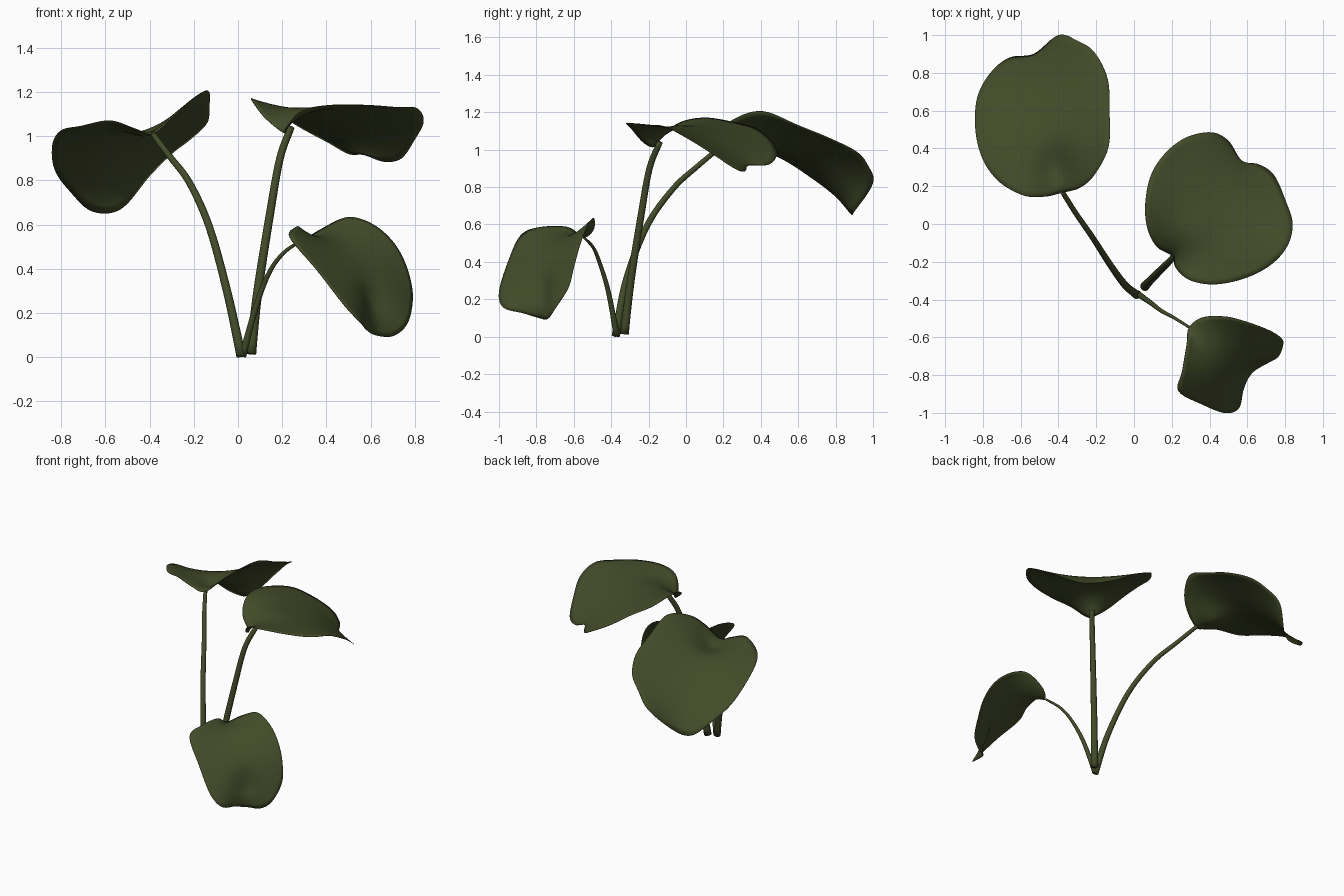
import bpy, bmesh, math
from mathutils import Vector

green = bpy.data.materials.new("leaf green")
green.diffuse_color = (0.055, 0.07, 0.022, 1)


def catmull(p0, p1, p2, p3, t):
    return 0.5 * (2 * p1 + (p2 - p0) * t + (2 * p0 - 5 * p1 + 4 * p2 - p3) * t * t
                  + (3 * p1 - p0 - 3 * p2 + p3) * t ** 3)


def finish(bm, name):
    bmesh.ops.recalc_face_normals(bm, faces=bm.faces)
    me = bpy.data.meshes.new(name)
    bm.to_mesh(me)
    bm.free()
    ob = bpy.data.objects.new(name, me)
    bpy.context.collection.objects.link(ob)
    me.materials.append(green)
    for p in me.polygons:
        p.use_smooth = True
    return ob


# Leaf blade: a smooth membrane spanned by a closed rim curve, bulged at its middle
# and dented along the midrib at polar spot (dent_r, dent_a)
def leaf(name, rim, bulge, dent, dent_r, dent_a, steps=6, rings=14):
    rim = [Vector(p) for p in rim]
    n = len(rim)
    edge = [catmull(rim[i - 1], rim[i], rim[(i + 1) % n], rim[(i + 2) % n], k / steps)
            for i in range(n) for k in range(steps)]
    m = len(edge)
    bulge, dent = Vector(bulge), Vector(dent)
    spot = Vector((math.cos(dent_a), math.sin(dent_a))) * dent_r

    def inner(r, a):
        total, acc = 0, Vector()
        for j, e in enumerate(edge):
            w = 1 / (1 - 2 * r * math.cos(a - math.tau * j / m) + r * r)
            total += w
            acc += e * w
        d = Vector((math.cos(a), math.sin(a))) * r - spot
        push = bulge + dent * math.exp(-d.length_squared / 0.1)
        return acc / total + push * (1 - r * r)

    bm = bmesh.new()
    centre = bm.verts.new(inner(0, 0))
    grid = [[bm.verts.new(inner(k / rings, math.tau * j / m)) for j in range(m)]
            for k in range(1, rings)]
    grid.append([bm.verts.new(e) for e in edge])
    for j in range(m):
        h = (j + 1) % m
        bm.faces.new((centre, grid[0][j], grid[0][h]))
        for a, b in zip(grid, grid[1:]):
            bm.faces.new((a[j], b[j], b[h], a[h]))
    ob = finish(bm, name)
    mod = ob.modifiers.new("thickness", 'SOLIDIFY')
    mod.thickness = 0.003
    mod.offset = 0


# Stem: tapered round tube along a smooth path
def stem(name, pts, r0, r1, steps=6, sides=12):
    p = [Vector(q) for q in pts]
    p = [2 * p[0] - p[1]] + p + [2 * p[-1] - p[-2]]
    path = [catmull(*p[i:i + 4], k / steps) for i in range(len(p) - 3) for k in range(steps)]
    path.append(p[-2])
    bm = bmesh.new()
    loops = []
    for i, c in enumerate(path):
        d = (path[min(i + 1, len(path) - 1)] - path[max(i - 1, 0)]).normalized()
        u = d.cross(Vector((0.7, -0.7, 0.1))).normalized()
        v = d.cross(u)
        r = r0 + (r1 - r0) * (i / (len(path) - 1)) ** 0.6
        loops.append([bm.verts.new(c + r * (u * math.cos(math.tau * k / sides)
                                            + v * math.sin(math.tau * k / sides)))
                      for k in range(sides)])
    for a, b in zip(loops, loops[1:]):
        for k in range(sides):
            h = (k + 1) % sides
            bm.faces.new((a[k], a[h], b[h], b[k]))
    bm.faces.new(loops[0])
    bm.faces.new(loops[-1])
    finish(bm, name)


# Stems
stem("left_stem", [(0.015, -0.375, 0.005), (-0.05, -0.32, 0.3), (-0.13, -0.21, 0.59),
                   (-0.22, -0.07, 0.79), (-0.31, 0.06, 0.91), (-0.385, 0.18, 1.01)], 0.023, 0.013)
stem("right_stem", [(0.058, -0.33, 0.015), (0.09, -0.295, 0.3), (0.145, -0.24, 0.65),
                    (0.19, -0.195, 0.9), (0.24, -0.14, 1.04)], 0.025, 0.016)
stem("front_stem", [(0.02, -0.37, 0.005), (0.085, -0.415, 0.24), (0.145, -0.46, 0.39),
                    (0.21, -0.495, 0.475), (0.29, -0.545, 0.53)], 0.018, 0.007)

# Left leaf
leaf("left_leaf", [(-0.385, 0.165, 1.01), (-0.29, 0.19, 1.09), (-0.21, 0.26, 1.165),
                   (-0.135, 0.41, 1.205), (-0.13, 0.60, 1.13), (-0.14, 0.77, 1.06),
                   (-0.21, 0.91, 0.99), (-0.30, 0.97, 0.92), (-0.40, 1.00, 0.82),
                   (-0.53, 0.90, 0.67), (-0.66, 0.88, 0.66), (-0.76, 0.80, 0.75),
                   (-0.83, 0.67, 0.85), (-0.84, 0.50, 0.96), (-0.80, 0.34, 1.025),
                   (-0.71, 0.22, 1.045), (-0.58, 0.15, 1.07), (-0.47, 0.145, 1.035)],
     (0, 0, 0.025), (0, 0, -0.09), 0.7, 0)

# Right leaf
leaf("right_leaf", [(0.205, -0.17, 1.015), (0.12, -0.12, 1.085), (0.07, -0.02, 1.15),
                    (0.06, 0.11, 1.17), (0.09, 0.26, 1.145), (0.17, 0.38, 1.11),
                    (0.28, 0.46, 1.04), (0.41, 0.485, 0.97), (0.50, 0.44, 0.92),
                    (0.57, 0.335, 0.915), (0.66, 0.315, 0.885), (0.74, 0.26, 0.90),
                    (0.80, 0.13, 0.985), (0.84, 0.00, 1.065), (0.81, -0.12, 1.125),
                    (0.72, -0.22, 1.13), (0.58, -0.29, 1.14), (0.42, -0.32, 1.14),
                    (0.29, -0.295, 1.115), (0.22, -0.23, 1.04)],
     (0, 0, 0.045), (0, 0, 0.02), 0.5, 0)

# Front leaf
leaf("front_leaf", [(0.29, -0.55, 0.53), (0.36, -0.495, 0.57), (0.48, -0.49, 0.63),
                    (0.57, -0.51, 0.62), (0.66, -0.54, 0.565), (0.73, -0.57, 0.48),
                    (0.775, -0.60, 0.37), (0.79, -0.63, 0.26), (0.765, -0.70, 0.15),
                    (0.70, -0.74, 0.095), (0.62, -0.785, 0.10), (0.58, -0.87, 0.125),
                    (0.555, -0.975, 0.155), (0.48, -1.00, 0.235), (0.36, -0.955, 0.39),
                    (0.235, -0.885, 0.54), (0.255, -0.78, 0.585), (0.28, -0.63, 0.585)],
     (0.025, -0.03, 0.035), (-0.025, 0.03, -0.03), 0.6, 3.4)
